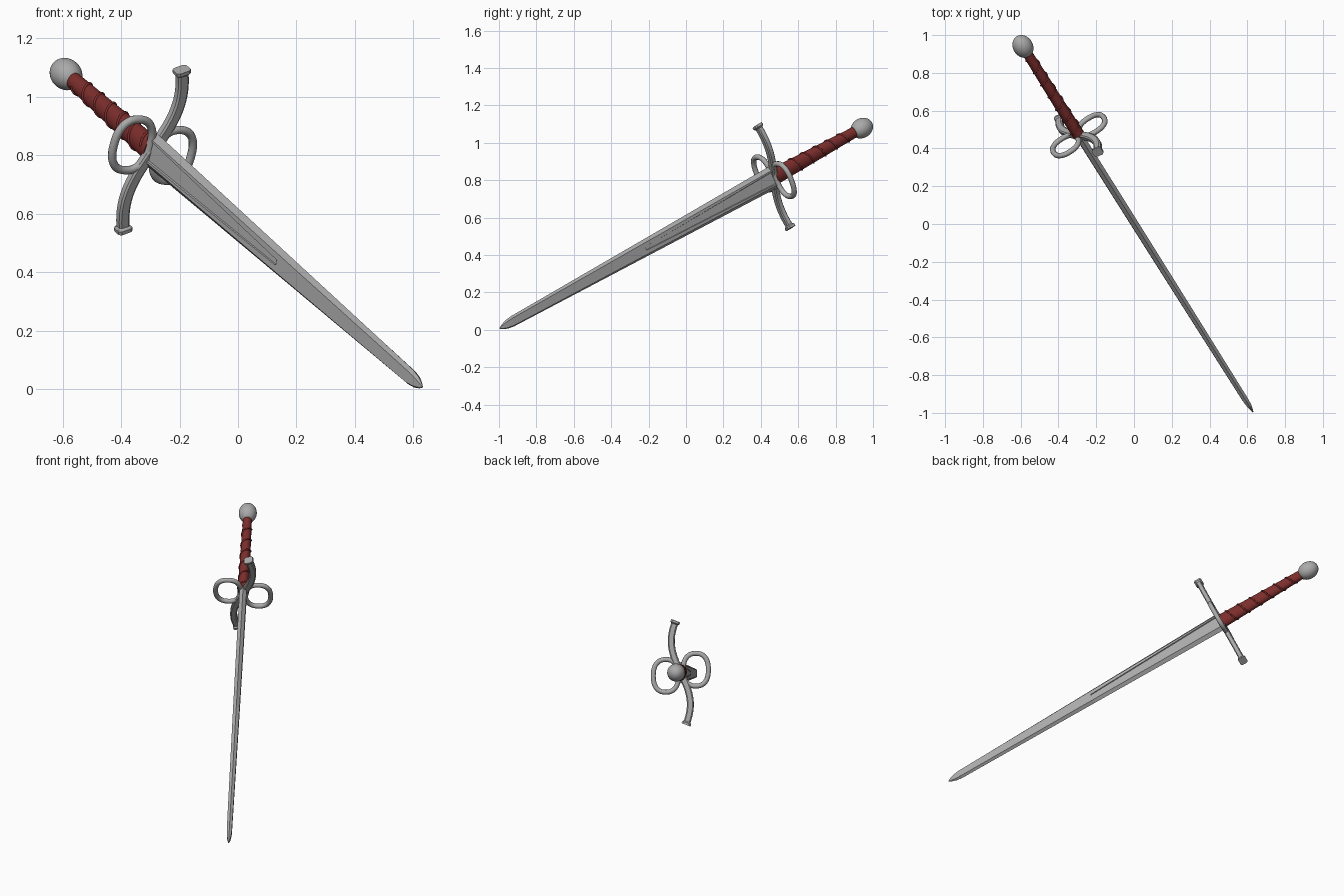
import bpy, bmesh, math
from mathutils import Vector, Matrix

if "Cube" in bpy.data.objects:
    bpy.data.objects.remove(bpy.data.objects["Cube"])

# Sword frame: local X = blade thickness, Y = blade width, Z = towards the pommel
POMMEL = Vector((-0.588, 0.94, 1.078))
TIP = Vector((0.63, -0.995, 0.008))
Z = (POMMEL - TIP).normalized()
X = Vector((-0.819, -0.574, 0.0))
X = (X - Z * X.dot(Z)).normalized()
Y = Z.cross(X)
L = (POMMEL - TIP).length
PZ = 0.613                      # pommel height above the guard
C = POMMEL - Z * PZ
TZ = PZ - L                     # tip height
FRAME = Matrix((X, Y, Z)).transposed().to_4x4()
FRAME.translation = C


def material(name, rgb):
    m = bpy.data.materials.new(name)
    m.diffuse_color = (*rgb, 1)
    m.use_nodes = True
    m.node_tree.nodes["Principled BSDF"].inputs["Base Color"].default_value = m.diffuse_color
    return m


STEEL = material("steel grey", (0.40, 0.40, 0.40))
RED = material("dark red leather", (0.20, 0.027, 0.025))


def place(name, data, mat):
    ob = bpy.data.objects.new(name, data)
    bpy.context.collection.objects.link(ob)
    data.materials.append(mat)
    ob.matrix_world = FRAME
    return ob


def loft(name, rings, mat, angle=None):
    """Skin a list of equal-length rings and cap both ends."""
    bm = bmesh.new()
    vs = [[bm.verts.new(p) for p in r] for r in rings]
    n = len(rings[0])
    for a, b in zip(vs, vs[1:]):
        for i in range(n):
            j = (i + 1) % n
            bm.faces.new((a[i], a[j], b[j], b[i]))
    bm.faces.new(vs[0])
    bm.faces.new(vs[-1])
    bmesh.ops.recalc_face_normals(bm, faces=bm.faces)
    me = bpy.data.meshes.new(name)
    bm.to_mesh(me)
    bm.free()
    ob = place(name, me, mat)
    if angle:
        bpy.ops.object.select_all(action='DESELECT')
        bpy.context.view_layer.objects.active = ob
        ob.select_set(True)
        bpy.ops.object.shade_smooth_by_angle(angle=math.radians(angle))
    return ob


def tube(name, pts, r, mat, cyclic):
    cu = bpy.data.curves.new(name, 'CURVE')
    cu.dimensions = '3D'
    cu.bevel_depth = r
    cu.bevel_resolution = 3
    cu.use_fill_caps = True
    sp = cu.splines.new('POLY')
    sp.points.add(len(pts) - 1)
    for q, p in zip(sp.points, pts):
        q.co = (*p, 1)
    sp.use_cyclic_u = cyclic
    sp.use_smooth = True
    return place(name, cu, mat)


# Blade: bevelled section with a tapering fuller on both faces
def blade_ring(z, h, t, f, dep):
    half = [(0, h), (t, 0.68 * h), (t, f), (t - dep, f * 0.9),
            (t - dep, -f * 0.9), (t, -f), (t, -0.68 * h)]
    return [(x, y, z) for x, y in half] + [(-x, -y, z) for x, y in half]


stations = [  # height, half width, half thickness, fuller half width, depth
    (0.0, 0.063, 0.021, 0.036, 0.006),
    (-0.90, 0.046, 0.019, 0.010, 0.006),
    (-0.91, 0.0458, 0.019, 0.008, 0.0),
    (TZ + 0.085, 0.029, 0.015, 0.005, 0.0),
    (TZ + 0.045, 0.023, 0.012, 0.004, 0.0),
    (TZ + 0.015, 0.012, 0.006, 0.003, 0.0),
    (TZ, 0.003, 0.002, 0.001, 0.0)]
loft("blade", [blade_ring(*s) for s in stations], STEEL)

# S-curved crossguard with flared ends
def s_path(u):
    return Vector((-0.056 * math.sin(math.pi * 0.82 * u), 0.305 * u, 0))


bar = []
us = [i / 16 for i in range(-15, 16)]
for u in [-1, -0.96] + us + [0.96, 1]:
    p = s_path(u)
    tan = (s_path(u + 0.01) - s_path(u - 0.01)).normalized()
    side = Vector((tan.y, -tan.x, 0))
    wide, thick = (0.027, 0.024) if abs(u) > 0.95 else (0.020, 0.016)
    c = 0.3                      # chamfered corners
    sec = [(1, c), (c, 1), (-c, 1), (-1, c), (-1, -c), (-c, -1), (c, -1), (1, -c)]
    sec = [(max(-1, min(1, a * (2.2 if abs(a) < 1 else 1))),
            max(-1, min(1, b * (2.2 if abs(b) < 1 else 1)))) for a, b in sec]
    bar.append([p + side * wide * a + Vector((0, 0, thick * b)) for a, b in sec])
loft("crossguard", bar, STEEL, 30)

# Two side rings, opposite each other
for s, name in ((1, "front_side_ring"), (-1, "back_side_ring")):
    pts = []
    for i in range(48):
        a = 2 * math.pi * i / 48
        ca, sa = math.cos(a), math.sin(a)
        e = 0.85
        x = 0.088 + 0.074 * math.copysign(abs(ca) ** e, ca)
        y = 0.018 + 0.096 * math.copysign(abs(sa) ** e, sa)
        pts.append((s * x, s * y, 0))
    tube(name, pts, 0.0145, STEEL, True)

# Grip: oval, thicker towards the guard
def grip_size(z):
    k = z / 0.58
    return 0.033 - 0.007 * k, 0.046 - 0.017 * k


G = 32
rings = []
for i in range(13):
    z = 0.58 * i / 12
    rx, ry = grip_size(z)
    rings.append([(rx * math.cos(2 * math.pi * j / G), ry * math.sin(2 * math.pi * j / G), z)
                  for j in range(G)])
loft("grip", rings, RED, 40)

# Cord wound round the grip
cord = []
for i in range(6 * 28):
    z = 0.03 + 0.50 * i / (6 * 28)
    a = 2 * math.pi * i / 28
    rx, ry = grip_size(z)
    cord.append((rx * math.cos(a), ry * math.sin(a), z))
tube("grip_cord", cord, 0.005, RED, False)

# Pommel: slightly elongated ball
me = bpy.data.meshes.new("pommel")
bm = bmesh.new()
bmesh.ops.create_uvsphere(bm, u_segments=32, v_segments=20, radius=1,
                          matrix=Matrix.Translation((0, 0, PZ)) @ Matrix.Diagonal((0.053, 0.053, 0.065, 1)))
for f in bm.faces:
    f.smooth = True
bm.to_mesh(me)
bm.free()
place("pommel", me, STEEL)
